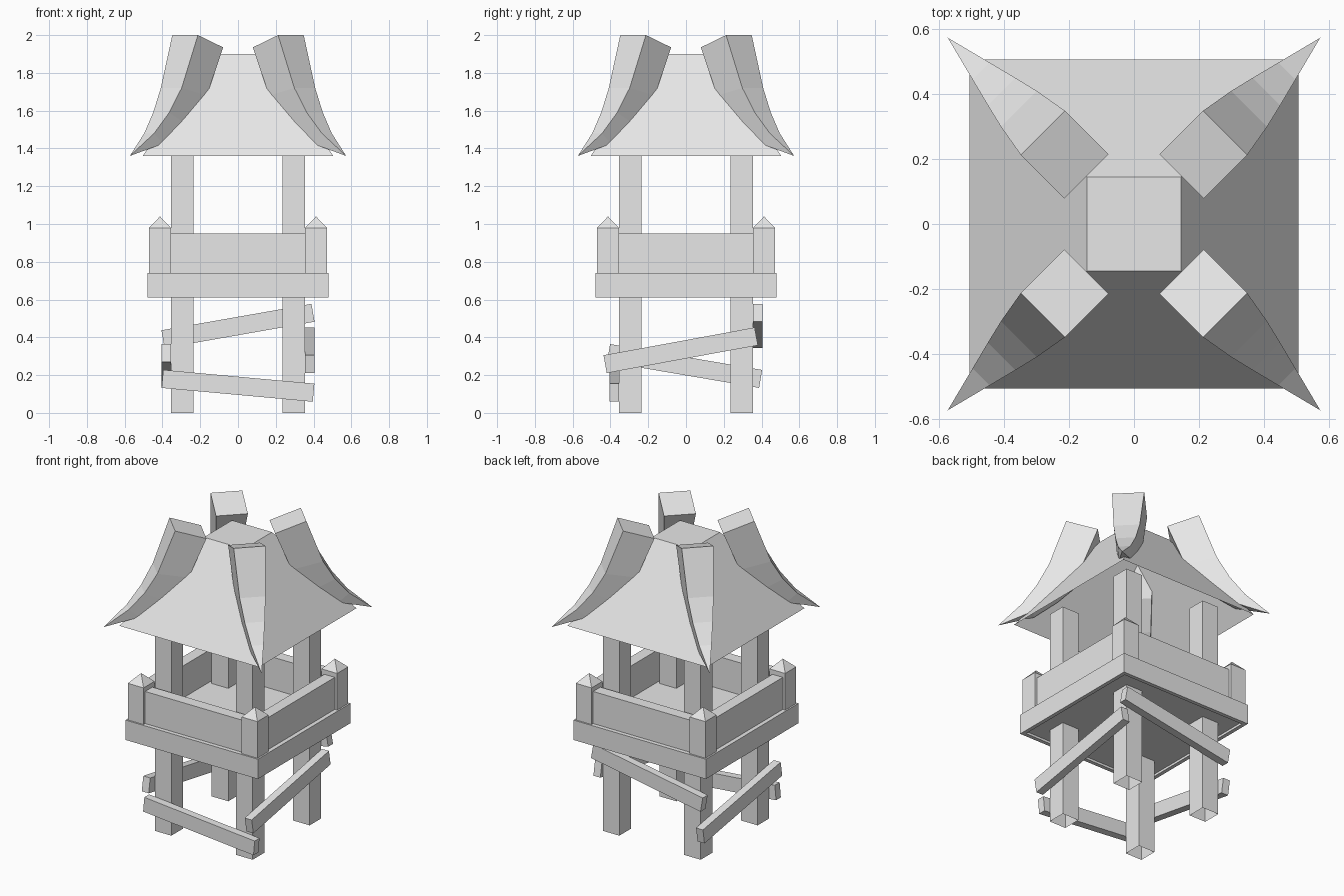
import bpy, bmesh, math
from mathutils import Vector, Matrix

if "Cube" in bpy.data.objects:
    bpy.data.objects.remove(bpy.data.objects["Cube"], do_unlink=True)

grey = bpy.data.materials.new("plain_grey")
grey.use_nodes = True
grey.diffuse_color = (0.8, 0.8, 0.8, 1)
grey.node_tree.nodes["Principled BSDF"].inputs["Base Color"].default_value = (0.8, 0.8, 0.8, 1)

CORNERS = [("front_left", 1, -1), ("front_right", -1, -1),
           ("back_left", 1, 1), ("back_right", -1, 1)]
SIDES = ["front", "left", "back", "right"]


def finish(name, bm, matrix=Matrix(), recalc=True):
    if recalc:
        bmesh.ops.recalc_face_normals(bm, faces=bm.faces)
    mesh = bpy.data.meshes.new(name)
    bm.to_mesh(mesh)
    bm.free()
    mesh.materials.append(grey)
    obj = bpy.data.objects.new(name, mesh)
    obj.matrix_world = matrix
    bpy.context.collection.objects.link(obj)
    return obj


def loft(name, rings, cap_start=True, cap_end=True, matrix=Matrix()):
    """Skin four-sided rings; a one-point ring makes a tip."""
    bm = bmesh.new()
    rows = [[bm.verts.new(p) for p in ring] for ring in rings]
    for a, b in zip(rows, rows[1:]):
        for i in range(4):
            j = (i + 1) % 4
            if len(b) == 1:
                bm.faces.new((a[i], a[j], b[0]))
            else:
                bm.faces.new((a[i], a[j], b[j], b[i]))
    if cap_start:
        bm.faces.new(rows[0][::-1])
    if cap_end and len(rows[-1]) == 4:
        bm.faces.new(rows[-1])
    return finish(name, bm, matrix)


def square(h, z, cx=0, cy=0):
    return [(cx - h, cy - h, z), (cx + h, cy - h, z),
            (cx + h, cy + h, z), (cx - h, cy + h, z)]


def box(name, size, centre, matrix=Matrix()):
    bm = bmesh.new()
    bmesh.ops.create_cube(bm, size=1, matrix=Matrix.Translation(centre) @ Matrix.Diagonal((*size, 1)))
    return finish(name, bm, matrix)


# Legs, open at the foot, and pointed corner posts
for label, sx, sy in CORNERS:
    x, y = 0.295 * sx, 0.295 * sy
    loft("leg_" + label, [square(0.06, 0, x, y), square(0.06, 1.42, x, y)], cap_start=False)
    x, y = 0.413 * sx, 0.413 * sy
    loft("corner_post_" + label, [square(0.057, 0.73, x, y), square(0.057, 0.98, x, y), [(x, y, 1.04)]])

# Deck floor with skirt boards and railings round it
box("deck_floor", (0.93, 0.93, 0.115), (0, 0, 0.6825))
for i, side in enumerate(SIDES):
    turn = Matrix.Rotation(i * math.pi / 2, 4, "Z")
    box("skirt_board_" + side, (0.96, 0.025, 0.13), (0, -0.4675, 0.675), turn)
    box("railing_" + side, (0.715, 0.075, 0.21), (0, -0.415, 0.845), turn)

# Crooked braces: side, start and end along the side, with heights
BRACES = [("front", -0.4, 0.18, 0.4, 0.107),
          ("left", -0.428, 0.258, 0.372, 0.405),
          ("back", -0.397, 0.53, 0.397, 0.39),
          ("right", -0.395, 0.18, 0.41, 0.317)]
for i, (side, u0, z0, u1, z1) in enumerate(BRACES):
    turn = Matrix.Rotation(i * math.pi / 2, 4, "Z")
    tilt = Matrix.Rotation(-math.atan2(z1 - z0, u1 - u0), 4, "Y")
    place = Matrix.Translation(((u0 + u1) / 2, -0.38, (z0 + z1) / 2))
    box("brace_" + side, (math.hypot(u1 - u0, z1 - z0), 0.05, 0.096), (0, 0, 0), turn @ place @ tilt)

# Hollow roof with a flat top
loft("roof", [square(0.505, 1.36), square(0.145, 1.9)], cap_start=False)

# Curved hip beams: outer radius and height, inner radius and height, half width
STATIONS = [(0.396, 2.0, 0.207, 1.935, 0.096),
            (0.5, 1.72, 0.311, 1.68, 0.078),
            (0.575, 1.59, 0.46, 1.535, 0.06),
            (0.665, 1.48, 0.6, 1.425, 0.037)]
rings = [[(ro, -w, zo), (ro, w, zo), (ri, w, zi), (ri, -w, zi)]
         for ro, zo, ri, zi, w in STATIONS] + [[(0.81, 0, 1.36)]]
for label, sx, sy in CORNERS:
    loft("hip_beam_" + label, rings, matrix=Matrix.Rotation(math.atan2(sy, sx), 4, "Z"))
